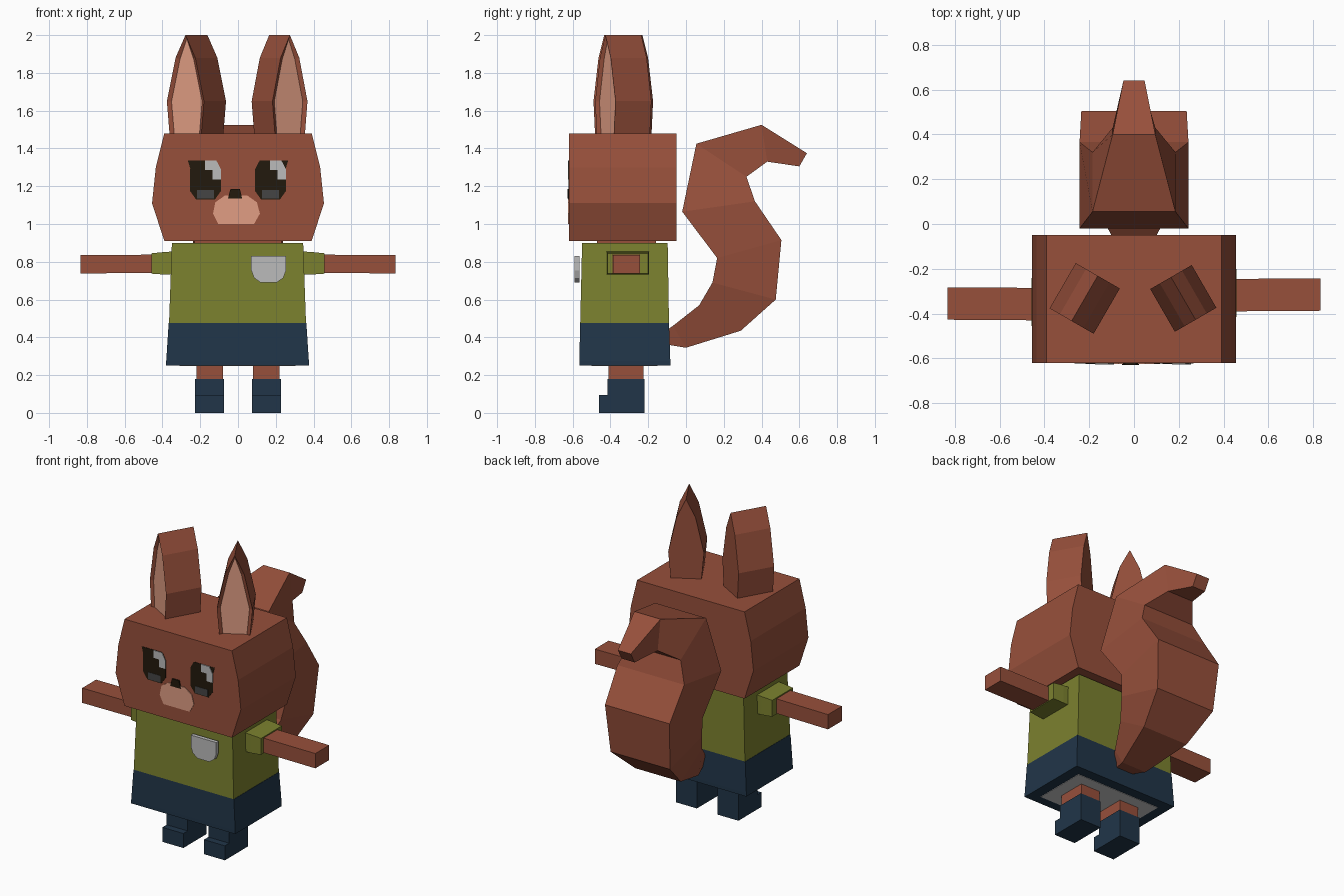
import bpy, bmesh, math
from mathutils import Vector, Matrix

if "Cube" in bpy.data.objects:
    bpy.data.objects.remove(bpy.data.objects["Cube"])


def mat(name, r, g, b):
    m = bpy.data.materials.new(name)
    m.diffuse_color = (r, g, b, 1)
    m.use_nodes = True
    m.node_tree.nodes["Principled BSDF"].inputs["Base Color"].default_value = m.diffuse_color
    return m


BROWN = mat("fur", 0.31, 0.08, 0.044)
GREEN = mat("shirt_green", 0.20, 0.22, 0.028)
NAVY = mat("navy", 0.015, 0.036, 0.066)
PINK = mat("skin_pink", 0.75, 0.34, 0.23)
DARK = mat("dark", 0.016, 0.01, 0.004)
LIGHT = mat("highlight", 0.5, 0.5, 0.5)
GREY = mat("soft_grey", 0.06, 0.06, 0.06)


def loft(name, rings, material=None, edit=None):
    """Join equal-length rings of points into a capped, flat-faced solid."""
    bm = bmesh.new()
    loops = [[bm.verts.new(p) for p in ring] for ring in rings]
    for a, b in zip(loops, loops[1:]):
        for i in range(len(a)):
            j = (i + 1) % len(a)
            bm.faces.new((a[i], a[j], b[j], b[i]))
    bm.faces.new(loops[0])
    bm.faces.new(loops[-1])
    bmesh.ops.recalc_face_normals(bm, faces=bm.faces[:])
    if edit:
        edit(bm)
    me = bpy.data.meshes.new(name)
    bm.to_mesh(me)
    bm.free()
    if material:
        me.materials.append(material)
    ob = bpy.data.objects.new(name, me)
    bpy.context.collection.objects.link(ob)
    return ob


def rect(x0, x1, y0, y1, z):
    return [(x0, y0, z), (x1, y0, z), (x1, y1, z), (x0, y1, z)]


def box(name, x, y, z, material=None):
    return loft(name, [rect(*x, *y, z[0]), rect(*x, *y, z[1])], material)


def plate(name, outline, y0, y1, material=None):
    """Front-view outline (x, z) extruded along y."""
    return loft(name, [[(x, y, z) for x, z in outline] for y in (y0, y1)], material)


# Head and neck
half = [(0.39, 0.91), (0.455, 1.11), (0.435, 1.30), (0.39, 1.48)]
plate("head", half + [(-x, z) for x, z in reversed(half)], -0.62, -0.05, BROWN)
box("neck", (-0.23, 0.23), (-0.47, -0.16), (0.88, 0.93), BROWN)

# Clothes: shirt, skirt and the grey underside
loft("shirt", [rect(-0.365, 0.36, -0.56, -0.09, 0.475),
               rect(-0.35, 0.345, -0.55, -0.097, 0.90)], GREEN)
loft("skirt", [rect(-0.38, 0.375, -0.565, -0.083, 0.252),
               rect(-0.38, 0.375, -0.565, -0.083, 0.275),
               rect(-0.367, 0.362, -0.56, -0.09, 0.475)], NAVY)
box("skirt_lining", (-0.31, 0.305), (-0.50, -0.15), (0.249, 0.26))
plate("pocket", [(0.07, 0.83), (0.07, 0.755), (0.085, 0.715), (0.12, 0.69),
                 (0.205, 0.69), (0.24, 0.715), (0.255, 0.755), (0.255, 0.83)],
      -0.59, -0.565, LIGHT)

# Legs, boots, sleeves and arms; the left arm sits slightly further forward
for s, side in ((1, "right"), (-1, "left")):
    lx = sorted((s * 0.08, s * 0.22))
    bx = sorted((s * 0.075, s * 0.227))
    box(side + "_leg", lx, (-0.41, -0.225), (0.17, 0.27), BROWN)
    foot = [(-0.46, 0), (-0.22, 0), (-0.22, 0.18), (-0.415, 0.18),
            (-0.415, 0.095), (-0.46, 0.095)]
    loft(side + "_boot", [[(x, y, z) for y, z in foot] for x in bx], NAVY)
    dy = 0 if s > 0 else -0.04

    def section(x, y0, y1, z0, z1):
        return [(s * x, y + dy, z) for y, z in
                ((y0, z0), (y1, z0), (y1, z1), (y0, z1))]
    loft(side + "_sleeve", [section(0.33, -0.42, -0.195, 0.732, 0.855),
                            section(0.385, -0.42, -0.195, 0.732, 0.852),
                            section(0.458, -0.415, -0.2, 0.737, 0.845)], GREEN)
    loft(side + "_arm", [section(0.40, -0.39, -0.245, 0.742, 0.838),
                         section(0.833, -0.387, -0.243, 0.738, 0.835)], BROWN)


# Ears: pointed profile with a sunken pink front, turned outwards
def sink_front(bm):
    front = min(bm.faces, key=lambda f: f.calc_center_median().y)
    bmesh.ops.inset_region(bm, faces=[front], thickness=0.02)
    bmesh.ops.translate(bm, verts=front.verts[:], vec=(0, 0.015, 0))
    front.material_index = 1


ear = [(0.088, 1.42), (0.092, 1.48), (0.107, 1.65), (0.057, 1.88)]
ear = ear + [(0, 2.0)] + [(-x, z) for x, z in reversed(ear)]
for s, k, side in ((1, 1.0, "right"), (-1, 1.06, "left")):
    rings = [[(x * k, y * k, z) for x, z in ear] for y in (-0.11, 0.11)]
    ob = loft(side + "_ear", rings, BROWN, sink_front)
    ob.data.materials.append(PINK)
    ob.data.transform(Matrix.Translation((s * 0.22, -0.332, 0))
                      @ Matrix.Rotation(s * math.radians(30), 4, 'Z'))

# Face: eyes share the same highlight side, lashes point outwards
for s, side in ((1, "right"), (-1, "left")):
    cx = s * 0.172
    eye = [(-0.05, 1.13), (0.05, 1.13), (0.082, 1.175), (0.082, 1.29),
           (0.058, 1.335), (-0.058, 1.335), (-0.082, 1.29), (-0.082, 1.175)]
    plate(side + "_eye", [(cx + x, z) for x, z in eye], -0.623, -0.615, DARK)
    lash = [(0.03, 1.335), (0.093, 1.335), (0.08, 1.29)]
    plate(side + "_lash", [(cx + s * x, z) for x, z in lash], -0.622, -0.615, DARK)
    shine = [(-0.003, 1.335), (-0.003, 1.285), (0.037, 1.285), (0.037, 1.235),
             (0.082, 1.235), (0.082, 1.29), (0.058, 1.335)]
    plate(side + "_eye_shine", [(cx + x, z) for x, z in shine], -0.626, -0.615, LIGHT)
    glow = [(-0.045, 1.135), (0.045, 1.135), (0.045, 1.18), (-0.045, 1.18)]
    plate(side + "_eye_glow", [(cx + x, z) for x, z in glow], -0.625, -0.615, GREY)
plate("muzzle", [(-0.105, 1.0), (0.085, 1.0), (0.116, 1.055), (0.1, 1.115), (0.05, 1.15),
                 (-0.07, 1.15), (-0.12, 1.115), (-0.132, 1.055)], -0.624, -0.615, PINK)
plate("nose", [(-0.053, 1.135), (0.022, 1.135), (0.01, 1.185), (-0.04, 1.185)],
      -0.628, -0.615, DARK)

# Tail: rectangular sections as (upper y, z, lower y, z, half width)
tail = [(-0.13, 0.42, -0.12, 0.365, 0.05), (-0.07, 0.46, 0.0, 0.345, 0.09),
        (0.07, 0.57, 0.29, 0.435, 0.165), (0.14, 0.69, 0.475, 0.60, 0.215),
        (0.165, 0.82, 0.505, 0.915, 0.235), (-0.02, 1.065, 0.365, 1.12, 0.243),
        (0.055, 1.425, 0.32, 1.25, 0.185), (0.40, 1.525, 0.43, 1.33, 0.095),
        (0.64, 1.375, 0.60, 1.305, 0.047)]
loft("tail", [[(-w, a, b), (w, a, b), (w, c, d), (-w, c, d)]
              for a, b, c, d, w in tail], BROWN)
